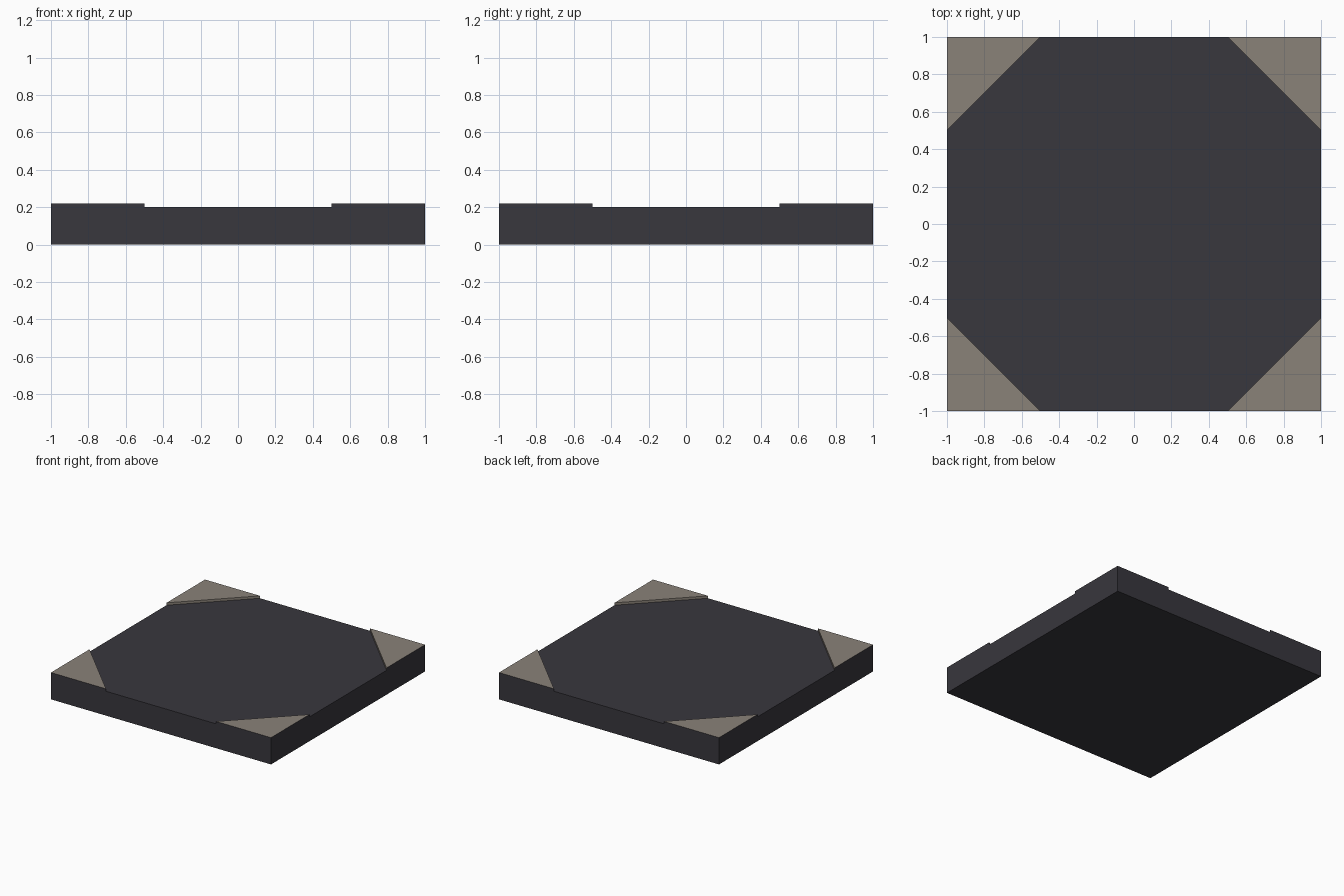
import bpy, bmesh

if "Cube" in bpy.data.objects:
    bpy.data.objects.remove(bpy.data.objects["Cube"])


def material(name, rgb):
    m = bpy.data.materials.new(name)
    m.diffuse_color = (*rgb, 1.0)
    m.use_nodes = True
    m.node_tree.nodes["Principled BSDF"].inputs["Base Color"].default_value = m.diffuse_color
    return m


dark = material("dark_slate", (0.040, 0.038, 0.047))
tan = material("warm_stone", (0.254, 0.223, 0.191))


def prism(name, outline, z0, z1, mats):
    """Extrude a flat outline from z0 up to z1."""
    bm = bmesh.new()
    base = bm.faces.new([bm.verts.new((x, y, z0)) for x, y in outline])
    top = bmesh.ops.extrude_face_region(bm, geom=[base], use_keep_orig=True)
    for v in top["geom"]:
        if isinstance(v, bmesh.types.BMVert):
            v.co.z = z1
    bmesh.ops.recalc_face_normals(bm, faces=bm.faces)
    mesh = bpy.data.meshes.new(name)
    bm.to_mesh(mesh)
    bm.free()
    for m in mats:
        mesh.materials.append(m)
    obj = bpy.data.objects.new(name, mesh)
    bpy.context.collection.objects.link(obj)
    return obj


# Square floor slab
prism("floor_slab", [(-1, -1), (1, -1), (1, 1), (-1, 1)], 0, 0.2, [dark])

# Raised triangular corner plates: stone top and inner step, dark outer sides
for y_name, sy in (("front", -1), ("back", 1)):
    for x_name, sx in (("left", -1), ("right", 1)):
        outline = [(sx, sy), (sx * 0.5, sy), (sx, sy * 0.5)]
        plate = prism(f"corner_plate_{y_name}_{x_name}", outline, 0.2, 0.22, [tan, dark])
        for p in plate.data.polygons:
            if max(abs(p.normal.x), abs(p.normal.y)) > 0.9:
                p.material_index = 1
